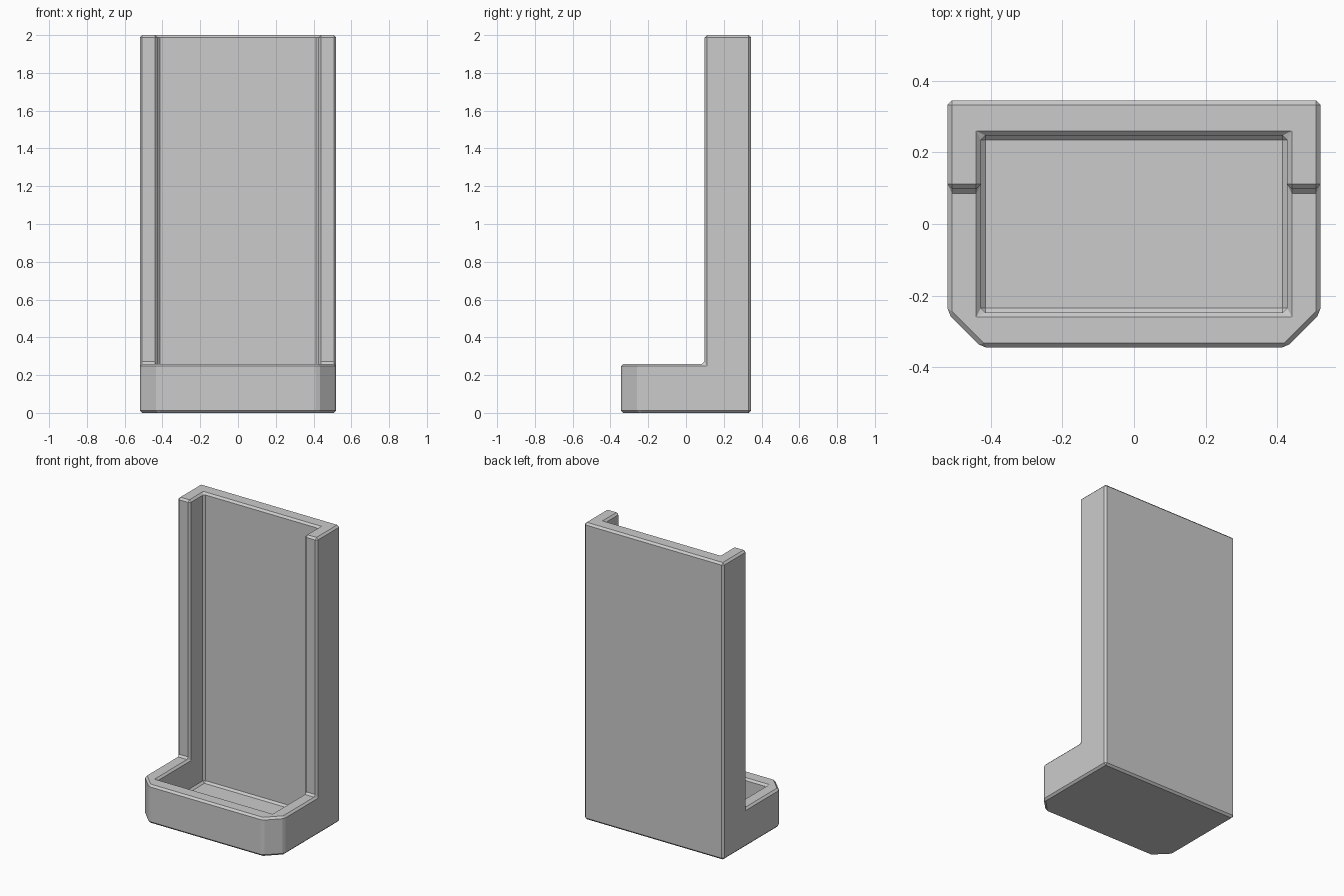
import bpy, bmesh

if "Cube" in bpy.data.objects:
    bpy.data.objects.remove(bpy.data.objects["Cube"])

W, D, H = 0.52, 0.345, 2.0   # outer half width, half depth, height
IW, ID = 0.427, 0.247        # cavity half width, half depth
CH = 0.096                   # front corner chamfer
FLOOR, LIP, STEP_Y = 0.05, 0.26, 0.098


def prism(name, outline, z0, z1):
    """Extrude a counter-clockwise xy outline from z0 to z1."""
    bm = bmesh.new()
    base = bm.faces.new([bm.verts.new((x, y, z0)) for x, y in outline])
    top = bmesh.ops.extrude_face_region(bm, geom=[base])["geom"]
    verts = [v for v in top if isinstance(v, bmesh.types.BMVert)]
    bmesh.ops.translate(bm, verts=verts, vec=(0, 0, z1 - z0))
    bmesh.ops.recalc_face_normals(bm, faces=bm.faces)
    mesh = bpy.data.meshes.new(name)
    bm.to_mesh(mesh)
    bm.free()
    ob = bpy.data.objects.new(name, mesh)
    bpy.context.collection.objects.link(ob)
    return ob


def rect(x0, x1, y0, y1):
    return [(x0, y0), (x1, y0), (x1, y1), (x0, y1)]


# Solid block with chamfered front corners
holder = prism("wall_holder", [
    (-W + CH, -D), (W - CH, -D), (W, -D + CH),
    (W, D), (-W, D), (-W, -D + CH)], 0, H)

# Cutters: open upper front, then the inner pocket
cutters = [
    prism("front_opening_cutter", rect(-1, 1, -1, STEP_Y), LIP, 3),
    prism("pocket_cutter", rect(-IW, IW, -ID, ID), FLOOR, 3),
]

bpy.context.view_layer.objects.active = holder
for cutter in cutters:
    cutter.hide_render = True
    mod = holder.modifiers.new("cut", 'BOOLEAN')
    mod.operation = 'DIFFERENCE'
    mod.solver = 'EXACT'
    mod.object = cutter
    bpy.ops.object.modifier_apply(modifier=mod.name)
for cutter in cutters:
    bpy.data.objects.remove(cutter)

# Small flat bevel on every edge, including the inside corners
bevel = holder.modifiers.new("edge_bevel", 'BEVEL')
bevel.width = 0.013
bevel.segments = 1
bevel.limit_method = 'ANGLE'
bevel.angle_limit = 0.5
